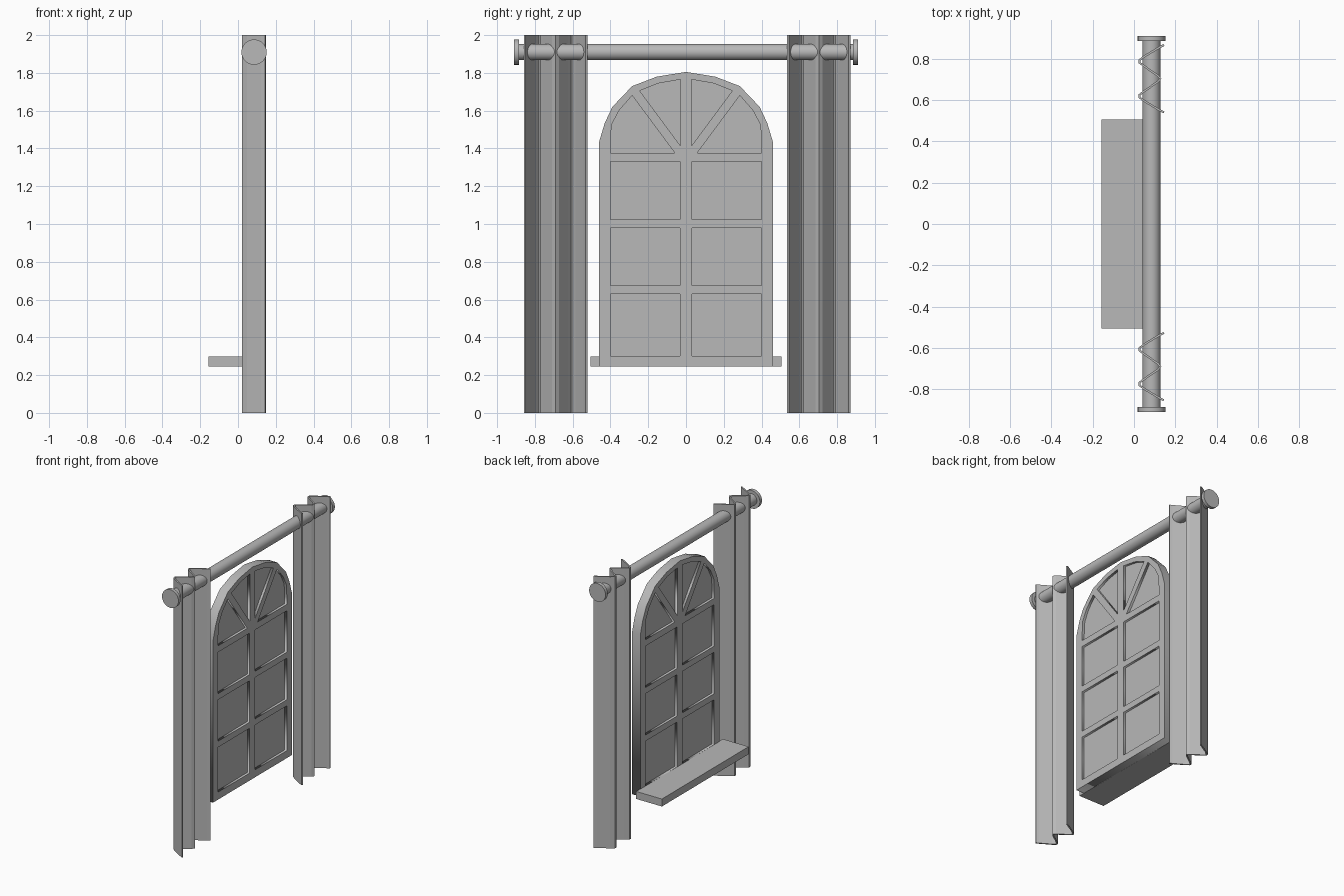
import bpy, bmesh, math

if "Cube" in bpy.data.objects:
    bpy.data.objects.remove(bpy.data.objects["Cube"])

grey = bpy.data.materials.new("plain_grey")
grey.diffuse_color = (0.48, 0.48, 0.48, 1)
grey.use_nodes = True
grey.node_tree.nodes["Principled BSDF"].inputs["Base Color"].default_value = grey.diffuse_color


def outline_solid(name, loops, x0, x1):
    """Extrude filled (y, z) outlines, later loops being holes, from x0 to x1."""
    cu = bpy.data.curves.new(name, 'CURVE')
    cu.dimensions, cu.fill_mode = '2D', 'BOTH'
    cu.extrude = (x1 - x0) / 2
    for loop in loops:
        sp = cu.splines.new('POLY')
        sp.points.add(len(loop) - 1)
        for p, (y, z) in zip(sp.points, loop):
            p.co = (y, z, 0, 1)
        sp.use_cyclic_u = True
    ob = bpy.data.objects.new(name, cu)
    bpy.context.collection.objects.link(ob)
    ob.rotation_euler = (math.pi / 2, 0, math.pi / 2)
    ob.location.x = (x0 + x1) / 2
    cu.materials.append(grey)
    bpy.ops.object.select_all(action='DESELECT')
    ob.select_set(True)
    bpy.context.view_layer.objects.active = ob
    bpy.ops.object.convert(target='MESH')
    return bpy.context.object


def cylinder(name, r, y0, y1):
    bpy.ops.mesh.primitive_cylinder_add(
        vertices=32, radius=r, depth=y1 - y0,
        location=(0.085, (y0 + y1) / 2, 1.91), rotation=(math.pi / 2, 0, 0))
    ob = bpy.context.object
    ob.name = name
    ob.data.materials.append(grey)
    bpy.ops.object.shade_smooth_by_angle()


def flip(loop):
    return [(-y, z) for y, z in reversed(loop)]


# Arched window frame with openings
half = [(0.46, 0.245), (0.46, 1.435), (0.43, 1.535), (0.39, 1.62),
        (0.285, 1.73), (0.155, 1.78), (0, 1.805)]
outer = half + flip(half)[1:]
holes = [[(0.032, a), (0.4, a), (0.4, b), (0.032, b)]
         for a, b in ((0.30, 0.63), (0.675, 0.98), (1.025, 1.33))]
holes.append([(0.06, 1.377), (0.4, 1.377), (0.4, 1.43), (0.394, 1.525),
              (0.355, 1.60), (0.285, 1.68)])
holes.append([(0.03, 1.415), (0.245, 1.705), (0.145, 1.745), (0.03, 1.765)])
holes += [flip(h) for h in holes]
outline_solid("window_frame", [outer] + holes, 0.05, 0.118)

# Glass sheet set back in the frame
glass = [(y * 0.96, 0.26 + (z - 0.245) * 0.98) for y, z in outer]
outline_solid("window_panes", [glass], 0.068, 0.10)

# Sill
bpy.ops.mesh.primitive_cube_add(size=1, location=(-0.052, 0, 0.272))
sill = bpy.context.object
sill.name = "window_sill"
sill.scale = (0.21, 1.01, 0.055)
sill.data.materials.append(grey)

# Curtain rod and end caps
cylinder("curtain_rod", 0.043, -0.89, 0.89)
cylinder("rod_cap_left", 0.067, -0.91, -0.885)
cylinder("rod_cap_right", 0.067, 0.885, 0.91)

# Pleated curtains: a folded path given thickness and height
half_fold = [(0.145, -0.163), (0.125, -0.153), (0.05, -0.108), (0.026, -0.09),
             (0.026, -0.078), (0.05, -0.06), (0.115, -0.015), (0.128, 0)]
path = half_fold + [(x, -y) for x, y in reversed(half_fold[:-1])]
for name, cy in (("curtain_left", -0.69), ("curtain_right", 0.703)):
    bm = bmesh.new()
    low = [bm.verts.new((x, y + cy, 0)) for x, y in path]
    top = [bm.verts.new((x, y + cy, 2)) for x, y in path]
    for i in range(len(path) - 1):
        bm.faces.new((low[i], low[i + 1], top[i + 1], top[i]))
    me = bpy.data.meshes.new(name)
    bm.to_mesh(me)
    bm.free()
    me.materials.append(grey)
    ob = bpy.data.objects.new(name, me)
    bpy.context.collection.objects.link(ob)
    mod = ob.modifiers.new("thickness", 'SOLIDIFY')
    mod.thickness, mod.offset = 0.01, 0
